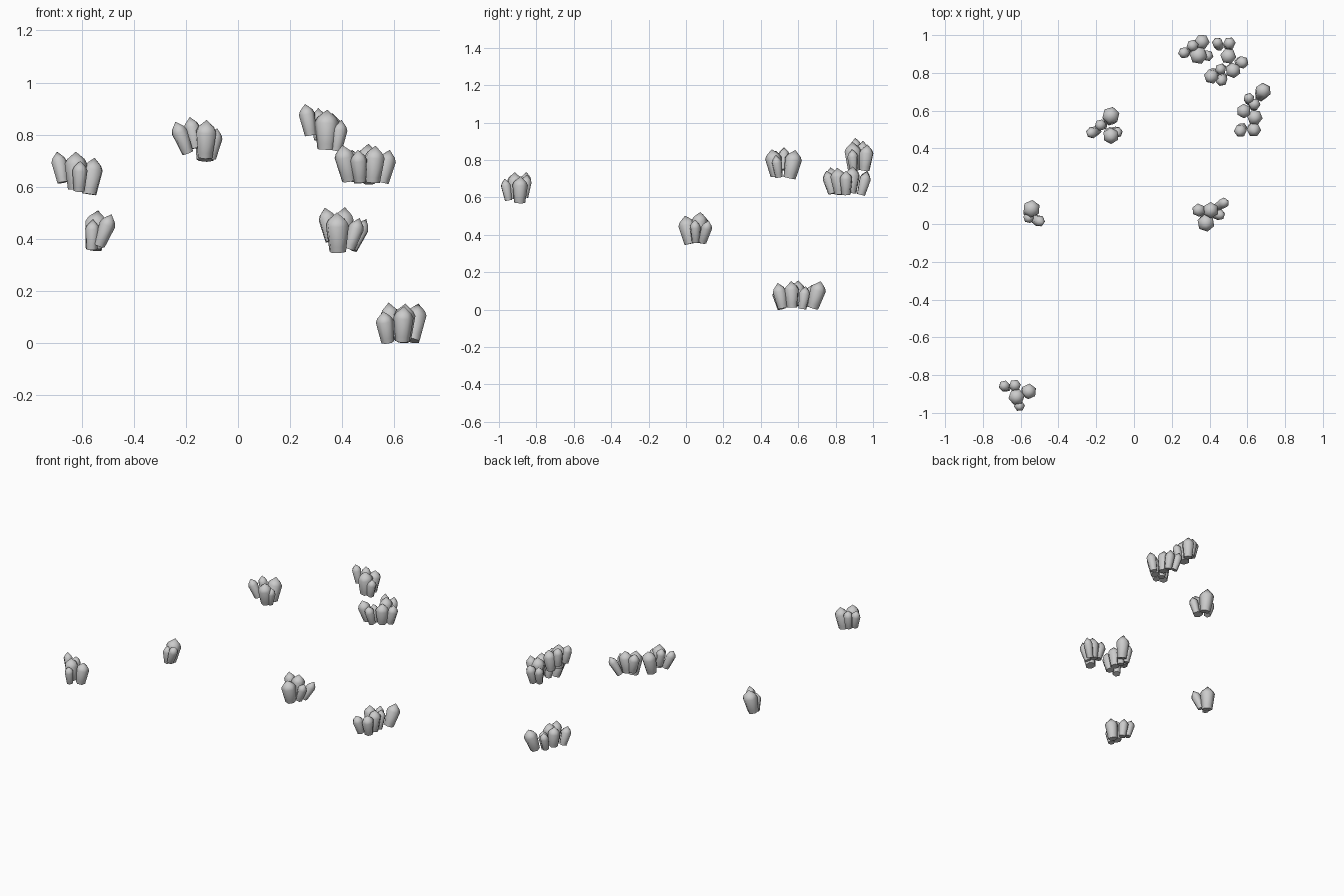
import bpy, bmesh, math, random
from mathutils import Vector

if "Cube" in bpy.data.objects:
    bpy.data.objects.remove(bpy.data.objects["Cube"])

random.seed(4)
SIDES = 6
# crystal profile: (fraction of length, fraction of radius)
PROFILE = [(0, .72), (.15, .78), (.68, 1.0), (.80, .78)]


def add_crystal(bm, base, tip, r):
    """Tapered hexagonal prism that widens upward and ends in a point."""
    axis = tip - base
    rot = Vector((0, 0, 1)).rotation_difference(axis.normalized())
    twist = random.uniform(0, math.tau / SIDES)
    rings = []
    for t, f in PROFILE:
        ring = []
        for i in range(SIDES):
            a = twist + math.tau * i / SIDES
            p = Vector((math.cos(a), math.sin(a), 0)) * r * f * 1.04
            ring.append(bm.verts.new(base + axis * t + rot @ p))
        rings.append(ring)
    point = bm.verts.new(tip)
    bm.faces.new(rings[0][::-1])
    for lo, hi in zip(rings, rings[1:]):
        for i in range(SIDES):
            j = (i + 1) % SIDES
            bm.faces.new((lo[i], lo[j], hi[j], hi[i]))
    for i in range(SIDES):
        bm.faces.new((rings[-1][i], rings[-1][(i + 1) % SIDES], point))


def cluster(name, centre, lean, crystals):
    """Crystals (tip x, y, z, radius) fanning out from a shared centre."""
    bm = bmesh.new()
    for x, y, z, r in crystals:
        length = .06 + 2 * r
        base = Vector((x + (centre[0] - x) * lean, y + (centre[1] - y) * lean,
                       max(z - length, .004)))
        add_crystal(bm, base, Vector((x, y, z)), r)
    me = bpy.data.meshes.new(name)
    bm.to_mesh(me)
    bm.free()
    ob = bpy.data.objects.new(name, me)
    bpy.context.collection.objects.link(ob)
    bpy.ops.object.select_all(action='DESELECT')
    ob.select_set(True)
    bpy.context.view_layer.objects.active = ob
    bpy.ops.object.shade_smooth_by_angle(angle=math.radians(62))


# left side clusters
cluster("front_left_crystals", (-.62, -.90), .3, [
    (-.694, -.853, .735, .029), (-.632, -.85, .722, .031),
    (-.55, -.885, .712, .040), (-.622, -.917, .735, .042),
    (-.605, -.97, .70, .028)])
cluster("middle_left_crystals", (-.565, .045), .6, [
    (-.537, .09, .51, .045), (-.485, .008, .495, .030),
    (-.556, .03, .475, .028)])
cluster("back_left_crystals", (-.135, .515), .45, [
    (-.24, .478, .85, .030), (-.185, .525, .868, .030),
    (-.12, .458, .857, .042), (-.12, .585, .853, .045),
    (-.08, .48, .825, .028)])

# back right pair
cluster("upper_back_crystals", (.33, .92), .3, [
    (.257, .905, .918, .030), (.308, .947, .902, .031),
    (.363, .97, .882, .039), (.342, .89, .896, .046),
    (.397, .888, .857, .029)])
cluster("lower_back_crystals", (.49, .86), .3, [
    (.40, .772, .76, .038), (.46, .75, .742, .031),
    (.455, .815, .733, .029), (.528, .808, .758, .040),
    (.582, .855, .742, .033), (.50, .892, .765, .041),
    (.437, .97, .742, .029), (.507, .968, .738, .032)])

# right side clusters
cluster("middle_right_crystals", (.385, .055), .5, [
    (.333, .077, .52, .034), (.38, -.005, .502, .045),
    (.41, .077, .522, .041), (.467, .048, .48, .029),
    (.492, .122, .476, .028)])
cluster("ground_right_crystals", (.615, .58), .3, [
    (.557, .483, .122, .033), (.637, .49, .142, .037),
    (.642, .563, .152, .040), (.578, .60, .156, .037),
    (.608, .675, .132, .028), (.64, .64, .125, .031),
    (.692, .72, .152, .041)])
